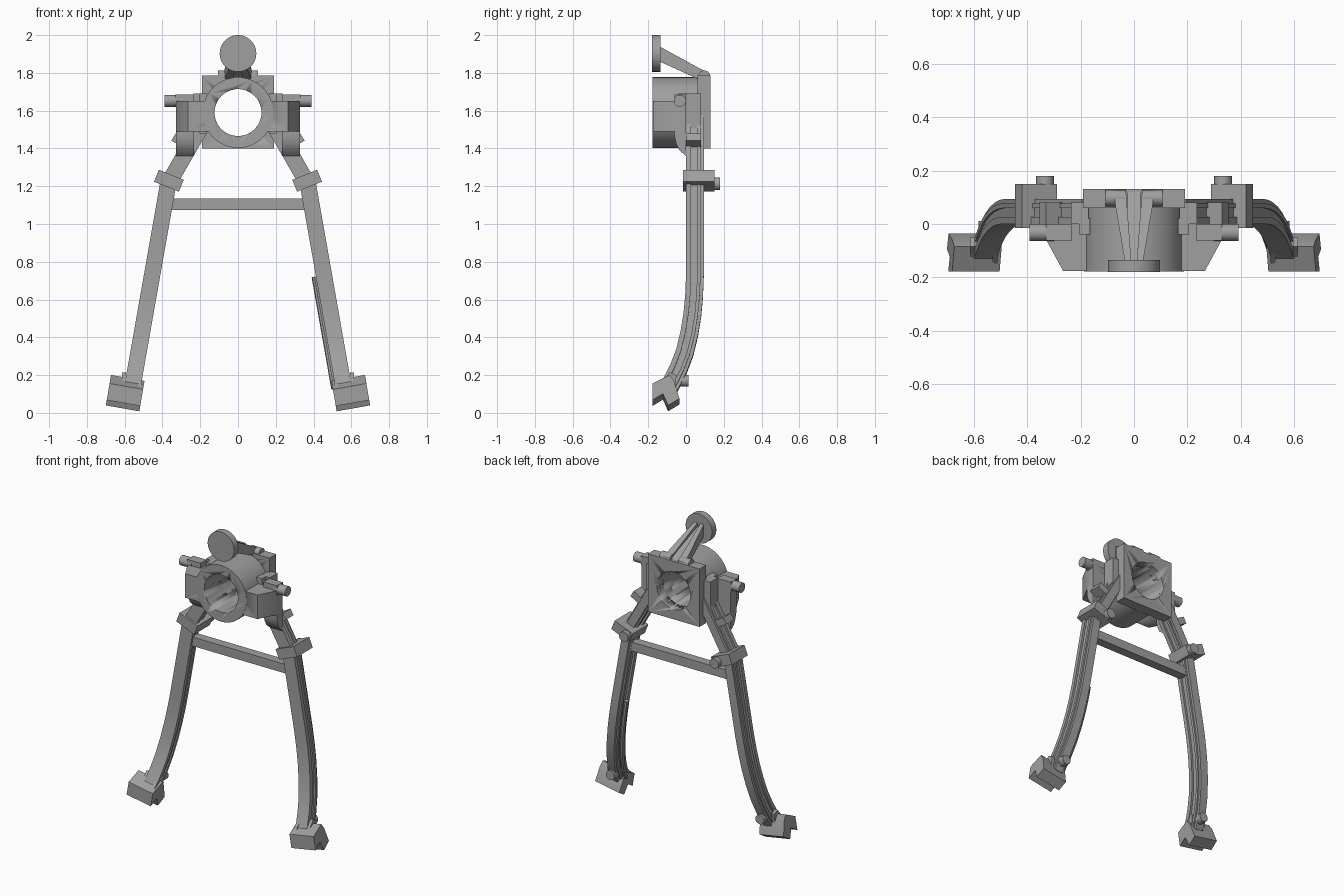
import bpy, bmesh, math
from mathutils import Vector, Matrix

old = bpy.data.objects.get("Cube")
if old:
    bpy.data.objects.remove(old, do_unlink=True)

grey = bpy.data.materials.new("plain grey")
grey.use_nodes = True
grey.diffuse_color = (0.35, 0.35, 0.35, 1)
grey.node_tree.nodes["Principled BSDF"].inputs["Base Color"].default_value = (0.35, 0.35, 0.35, 1)


def finish(name, bm):
    bmesh.ops.recalc_face_normals(bm, faces=bm.faces)
    mesh = bpy.data.meshes.new(name)
    bm.to_mesh(mesh)
    bm.free()
    mesh.materials.append(grey)
    ob = bpy.data.objects.new(name, mesh)
    bpy.context.collection.objects.link(ob)
    bpy.ops.object.select_all(action='DESELECT')
    ob.select_set(True)
    bpy.context.view_layer.objects.active = ob
    bpy.ops.object.shade_smooth_by_angle(angle=math.radians(30))
    return ob


def loft(name, rings):
    """Skin a row of matching outlines and cap both ends."""
    bm = bmesh.new()
    rows = [[bm.verts.new(p) for p in ring] for ring in rings]
    n = len(rows[0])
    for a, b in zip(rows, rows[1:]):
        for i in range(n):
            j = (i + 1) % n
            bm.faces.new((a[i], a[j], b[j], b[i]))
    bm.faces.new(rows[0])
    bm.faces.new(rows[-1])
    return finish(name, bm)


def box(name, x, y, z):
    ring = lambda h: [(x[0], y[0], h), (x[1], y[0], h), (x[1], y[1], h), (x[0], y[1], h)]
    return loft(name, [ring(z[0]), ring(z[1])])


def side_profile(name, x, pts):
    """Extrude a (y, z) outline along x."""
    return loft(name, [[(h, y, z) for y, z in pts] for h in x])


def cylinder(name, a, b, r, sides=32):
    a, b = Vector(a), Vector(b)
    bm = bmesh.new()
    mat = Matrix.Translation((a + b) / 2) @ (b - a).to_track_quat('Z', 'Y').to_matrix().to_4x4()
    bmesh.ops.create_cone(bm, cap_ends=True, segments=sides, radius1=r, radius2=r,
                          depth=(b - a).length, matrix=mat)
    return finish(name, bm)


def sweep(name, path, across, section):
    """Carry a section (sideways, depth) along a path."""
    path = [Vector(p) for p in path]
    rings = []
    for i, p in enumerate(path):
        t = path[min(i + 1, len(path) - 1)] - path[max(i - 1, 0)]
        v = across.cross(t).normalized()
        if v.y < 0:
            v = -v
        rings.append([p + across * u + v * d for u, d in section])
    return loft(name, rings)


def tilted_block(name, centre, size, y, angle):
    """Block turned in the front plane."""
    ax = Vector((math.cos(angle), 0, math.sin(angle)))
    az = Vector((-ax.z, 0, ax.x))
    rings = []
    for h in y:
        c = Vector((centre[0], h, centre[1]))
        rings.append([c + ax * size[0] * i / 2 + az * size[1] * j / 2
                      for i, j in ((-1, -1), (1, -1), (1, 1), (-1, 1))])
    return loft(name, rings)


def bore(ob, cutter):
    mod = ob.modifiers.new("bore", 'BOOLEAN')
    mod.operation = 'DIFFERENCE'
    mod.solver = 'EXACT'
    mod.object = cutter
    bpy.context.view_layer.objects.active = ob
    bpy.ops.object.modifier_apply(modifier=mod.name)


# Bored housing: barrel, side wings and back plate
BORE_Z = 1.59
barrel = cylinder("barrel", (0, -.178, BORE_Z), (0, .1, BORE_Z), .187, 64)
plan = [(-.265, -.176), (.265, -.176), (.328, -.06), (.328, 0), (-.328, 0), (-.328, -.06)]
wings = loft("wings", [[(x, y, z) for x, y in plan] for z in (1.49, 1.65)])
plate = box("back_plate", (-.19, .19), (.06, .13), (1.4, 1.785))
cutter = cylinder("bore_cutter", (0, -.4, BORE_Z), (0, .4, BORE_Z), .124, 64)
cutter.hide_render = True
for part in (barrel, wings, plate):
    bore(part, cutter)
bpy.data.objects.remove(cutter, do_unlink=True)

# Round pad on its forked, tapering arm
cylinder("pad", (0, -.18, 1.903), (0, -.135, 1.903), .097, 48)
side_profile("arm_web", (-.025, .025), [(-.14, 1.915), (-.14, 1.88), (.07, 1.775), (.12, 1.79)])

# Leg section: front flange, narrow web, back flange
half = [(.043, -.047), (.043, -.02), (.03, -.02), (.03, .012), (.038, .012), (.038, .03),
        (.028, .03), (.028, .047)]
section = half + [(-u, d) for u, d in reversed(half)]
curve = [(.047, 1.24), (.047, .72), (.043, .62), (.034, .52), (.018, .42),
         (-.006, .32), (-.04, .23), (-.09, .13)]
leg_x = lambda z: .372 + .176 * (1.2 - z)
TILT = math.radians(10)

for s, side in ((1, "left"), (-1, "right")):
    across = Vector((math.cos(TILT), 0, s * math.sin(TILT)))

    # Arm fork and hinge knuckle
    ring = lambda y, a, b, lo, hi: [(s * a, y, lo), (s * b, y, lo), (s * b, y, hi), (s * a, y, hi)]
    loft("arm_fork_" + side, [ring(-.14, .01, .034, 1.86, 1.94),
                              ring(.07, .026, .07, 1.765, 1.825),
                              ring(.125, .03, .075, 1.775, 1.797)])
    cylinder("hinge_knuckle_" + side, (s * .03, .097, 1.782), (s * .107, .097, 1.782), .031)

    # Rounded hook, pin and tabs at the wing
    side_profile("hook_" + side, (s * .232, s * .328),
                 [(-.06, 1.5), (-.06, 1.46), (-.052, 1.425), (-.035, 1.39), (0, 1.36), (0, 1.5)])
    box("pin_block_" + side, (s * .232, s * .33), (-.062, 0), (1.62, 1.685))
    cylinder("pin_" + side, (s * .3, -.032, 1.652), (s * .39, -.032, 1.652), .032)
    box("wing_tab_" + side, (s * .165, s * .205), (-.04, .02), (1.48, 1.69))
    box("leg_head_" + side, (s * .17, s * .235), (0, .08), (1.48, 1.69))

    # Upper leg with its small and large collars
    slant = Vector((math.cos(math.radians(30)), 0, s * math.sin(math.radians(30))))
    sweep("upper_leg_" + side, [(s * .377, .047, 1.2), (s * .17, .047, 1.56)], slant, section)
    tilted_block("small_collar_" + side, (s * .285, 1.428), (.13, .045), (0, .08), s * math.radians(30))
    tilted_block("collar_" + side, (s * .366, 1.229), (.142, .068), (-.015, .15), s * math.radians(22))
    cylinder("collar_knob_" + side, (s * .333, .14, 1.213), (s * .333, .18, 1.213), .033)

    # Curved lower leg
    sweep("lower_leg_" + side, [(s * leg_x(z), y, z) for y, z in curve], across, section)

    # Notched foot with two gussets and a back stud
    foot = [(-.178, .14), (-.085, .185), (-.062, .15), (-.035, .06), (-.095, .024),
            (-.122, .086), (-.178, .052)]
    rings = []
    for u in (-.09, .09):
        rings.append([(s * .598 + across.x * u - s * .17 * (z - .1), y, z + across.z * u) for y, z in foot])
    loft("foot_" + side, rings)
    for u in (-.042, .042):
        x = s * .562 + u
        side_profile("gusset_%s_%d" % (side, u > 0), (x - .01, x + .01),
                     [(-.15, .14), (-.085, .215), (-.05, .2), (-.06, .12)])
    cylinder("foot_stud_" + side, (s * .55, -.07, .17), (s * .55, .012, .17), .031)

# Crossbar between the legs
box("crossbar", (-.36, .36), (.015, .075), (1.075, 1.135))

# Thin rod along the inside of the left leg
ring = [(.015 * math.cos(a * math.pi / 4), .015 * math.sin(a * math.pi / 4)) for a in range(8)]
lean = Vector((math.cos(TILT), 0, math.sin(TILT)))
rod = [(leg_x(z) - .052, y, z) for y, z in curve[1:]]
sweep("inner_rod", rod, lean, ring)
